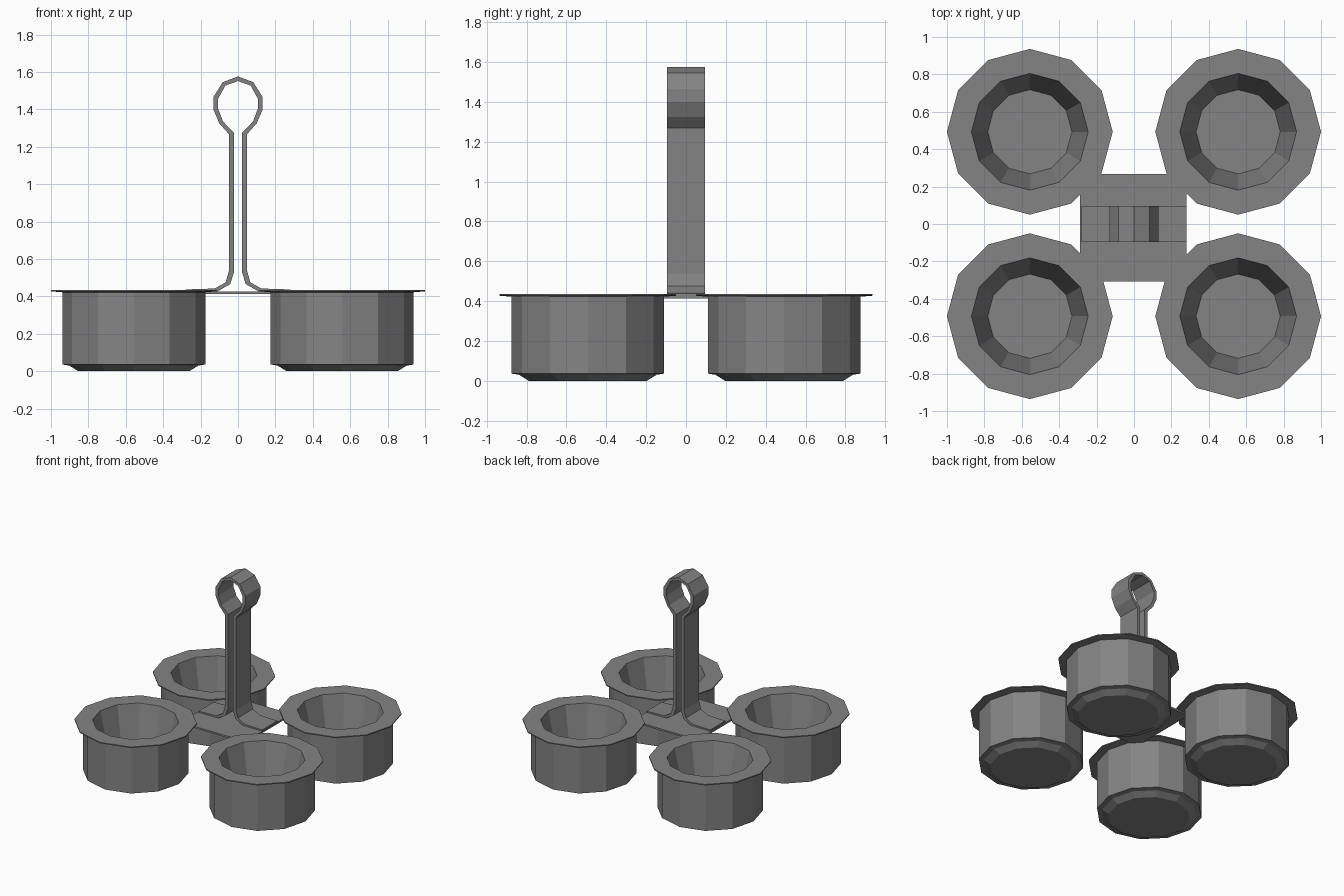
import bpy, bmesh, math

if "Cube" in bpy.data.objects:
    bpy.data.objects.remove(bpy.data.objects["Cube"])

SIDES = 12

# Dark grey metal
metal = bpy.data.materials.new("dark_metal")
metal.diffuse_color = (0.23, 0.23, 0.23, 1)
metal.use_nodes = True
metal.node_tree.nodes["Principled BSDF"].inputs["Base Color"].default_value = metal.diffuse_color


def make_object(name, bm):
    bmesh.ops.remove_doubles(bm, verts=bm.verts, dist=0.0001)
    bmesh.ops.recalc_face_normals(bm, faces=bm.faces)
    mesh = bpy.data.meshes.new(name)
    bm.to_mesh(mesh)
    bm.free()
    mesh.materials.append(metal)
    obj = bpy.data.objects.new(name, mesh)
    bpy.context.collection.objects.link(obj)
    return obj


def lathe(name, profile, location):
    """Revolve a (radius, z) profile into a closed low-poly solid."""
    bm = bmesh.new()
    rings = []
    for r, z in profile:
        rings.append([bm.verts.new((r * math.cos(i * math.tau / SIDES),
                                    r * math.sin(i * math.tau / SIDES), z))
                      for i in range(SIDES)])
    for a, b in zip(rings, rings[1:]):
        for i in range(SIDES):
            j = (i + 1) % SIDES
            bm.faces.new((a[i], a[j], b[j], b[i]))
    bm.faces.new(rings[0])
    bm.faces.new(rings[-1])
    obj = make_object(name, bm)
    obj.location = location
    return obj


def strap(name, outer, inner, y0, y1):
    """Sweep a band between two (x, z) outlines across y."""
    bm = bmesh.new()
    sections = [[bm.verts.new((p[0], y, p[1]))
                 for p, y in ((o, y0), (o, y1), (i, y1), (i, y0))]
                for o, i in zip(outer, inner)]
    for a, b in zip(sections, sections[1:]):
        for k in range(4):
            m = (k + 1) % 4
            bm.faces.new((a[k], a[m], b[m], b[k]))
    bm.faces.new(sections[0])
    bm.faces.new(sections[-1])
    return make_object(name, bm)


def mirrored(half):
    return half + [(-x, z) for x, z in reversed(half[:-1])]


# Four cups: inner floor, tapered bowl, flat rim, outer wall, stepped base
cup_profile = [(0.225, 0.05), (0.312, 0.435), (0.443, 0.435), (0.443, 0.427),
               (0.382, 0.422), (0.382, 0.036), (0.345, 0.03), (0.297, 0.0)]
for side, x in (("left", -0.557), ("right", 0.557)):
    for end, y in (("front", -0.493), ("back", 0.493)):
        lathe(f"cup_{end}_{side}", cup_profile, (x, y, 0))

# Square plate joining the cups under their rims
bm = bmesh.new()
bmesh.ops.create_cube(bm, size=1)
bmesh.ops.scale(bm, vec=(0.57, 0.575, 0.014), verts=bm.verts)
bmesh.ops.translate(bm, vec=(-0.003, -0.02, 0.42), verts=bm.verts)
make_object("centre_plate", bm)

# Bent strap handle: flared feet, two uprights and an open loop on top
outer = [(0.28, 0.437), (0.125, 0.442), (0.066, 0.475), (0.049, 0.535),
         (0.049, 1.268), (0.1, 1.325), (0.132, 1.4), (0.132, 1.465),
         (0.082, 1.545), (0, 1.576)]
inner = [(0.28, 0.427), (0.11, 0.427), (0.042, 0.465), (0.021, 0.53),
         (0.021, 1.275), (0.08, 1.335), (0.107, 1.405), (0.107, 1.455),
         (0.068, 1.527), (0, 1.551)]
strap("handle", mirrored(outer), mirrored(inner), -0.095, 0.095)
